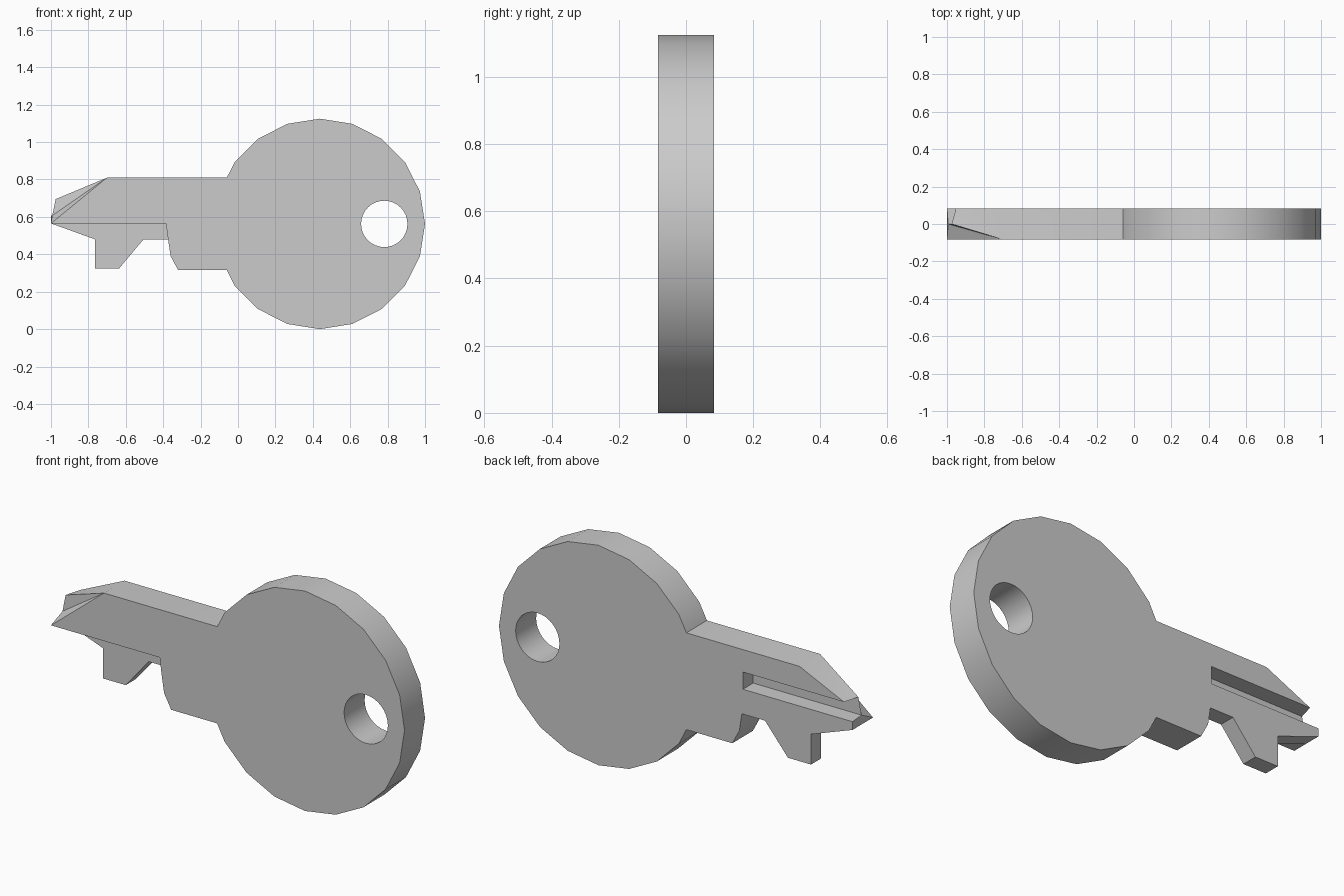
import bpy, bmesh
from math import cos, sin, radians

if "Cube" in bpy.data.objects:
    bpy.data.objects.remove(bpy.data.objects["Cube"])

H = 0.083              # half thickness
CX, CZ, R = 0.4375, 0.5625, 0.5625


def finish(name, bm):
    bmesh.ops.recalc_face_normals(bm, faces=bm.faces)
    mesh = bpy.data.meshes.new(name)
    bm.to_mesh(mesh)
    bm.free()
    obj = bpy.data.objects.new(name, mesh)
    bpy.context.collection.objects.link(obj)
    return obj


def prism(name, profile, y0, y1):
    bm = bmesh.new()
    face = bm.faces.new([bm.verts.new((x, y0, z)) for x, z in profile])
    ext = bmesh.ops.extrude_face_region(bm, geom=[face])
    bmesh.ops.translate(bm, vec=(0, y1 - y0, 0),
                        verts=[v for v in ext["geom"] if isinstance(v, bmesh.types.BMVert)])
    return finish(name, bm)


def circle(x, z, r, n):
    return [(x + r * cos(radians(360 * i / n)), z + r * sin(radians(360 * i / n))) for i in range(n)]


# Outline from the top of the tip, round the 20-sided head, back along the bit
outline = [(-0.70, 0.81), (-0.06, 0.81)]
outline += [(CX + R * cos(radians(18 * i)), CZ + R * sin(radians(18 * i))) for i in range(8, -9, -1)]
outline += [(-0.06, 0.315), (-0.32, 0.315), (-0.36, 0.39), (-0.374, 0.48), (-0.505, 0.48),
            (-0.635, 0.325), (-0.765, 0.325), (-0.765, 0.48)]

# Key body with a faceted tip
bm = bmesh.new()
front = [bm.verts.new((x, -H, z)) for x, z in outline]
back = [bm.verts.new((x, H, z)) for x, z in outline]
for i in range(len(outline) - 1):
    bm.faces.new((front[i], front[i + 1], back[i + 1], back[i]))
tip = bm.verts.new((-1, -H, 0.565))
mid_top = bm.verts.new((-0.975, 0, 0.695))
mid_low = bm.verts.new((-0.993, 0, 0.607))
back_top = bm.verts.new((-0.952, H, 0.695))
back_low = bm.verts.new((-1, H, 0.607))
back_tip = bm.verts.new((-1, H, 0.565))
bm.faces.new(front + [tip])
bm.faces.new(back + [back_tip, back_low, back_top])
a, b = front[0], back[0]
for f in ((a, b, back_top), (a, back_top, mid_top), (a, mid_top, mid_low), (a, mid_low, tip),
          (mid_top, back_top, back_low), (mid_top, back_low, mid_low),
          (tip, mid_low, back_low), (tip, back_low, back_tip),
          (tip, back_tip, back[-1], front[-1])):
    bm.faces.new(f)
key = finish("key", bm)

# Cutters: ring hole, front step above the bit, back groove
cutters = [
    prism("ring_hole_cutter", circle(0.782, CZ, 0.124, 32), -0.3, 0.3),
    prism("front_step_cutter", [(-1.2, 0.565), (-0.385, 0.565), (-0.374, 0.48),
                                (-0.374, 0.2), (-1.2, 0.2)], -0.3, 0),
    prism("back_groove_cutter", [(-1.2, 0.607), (-0.38, 0.607), (-0.38, 0.695), (-1.2, 0.695)], 0, 0.3),
]
bpy.context.view_layer.objects.active = key
key.select_set(True)
for c in cutters:
    c.hide_render = True
    mod = key.modifiers.new(c.name, "BOOLEAN")
    mod.operation = "DIFFERENCE"
    mod.solver = "EXACT"
    mod.object = c
    bpy.ops.object.modifier_apply(modifier=mod.name)
    bpy.data.objects.remove(c)
bpy.ops.object.shade_smooth_by_angle(angle=radians(25))
